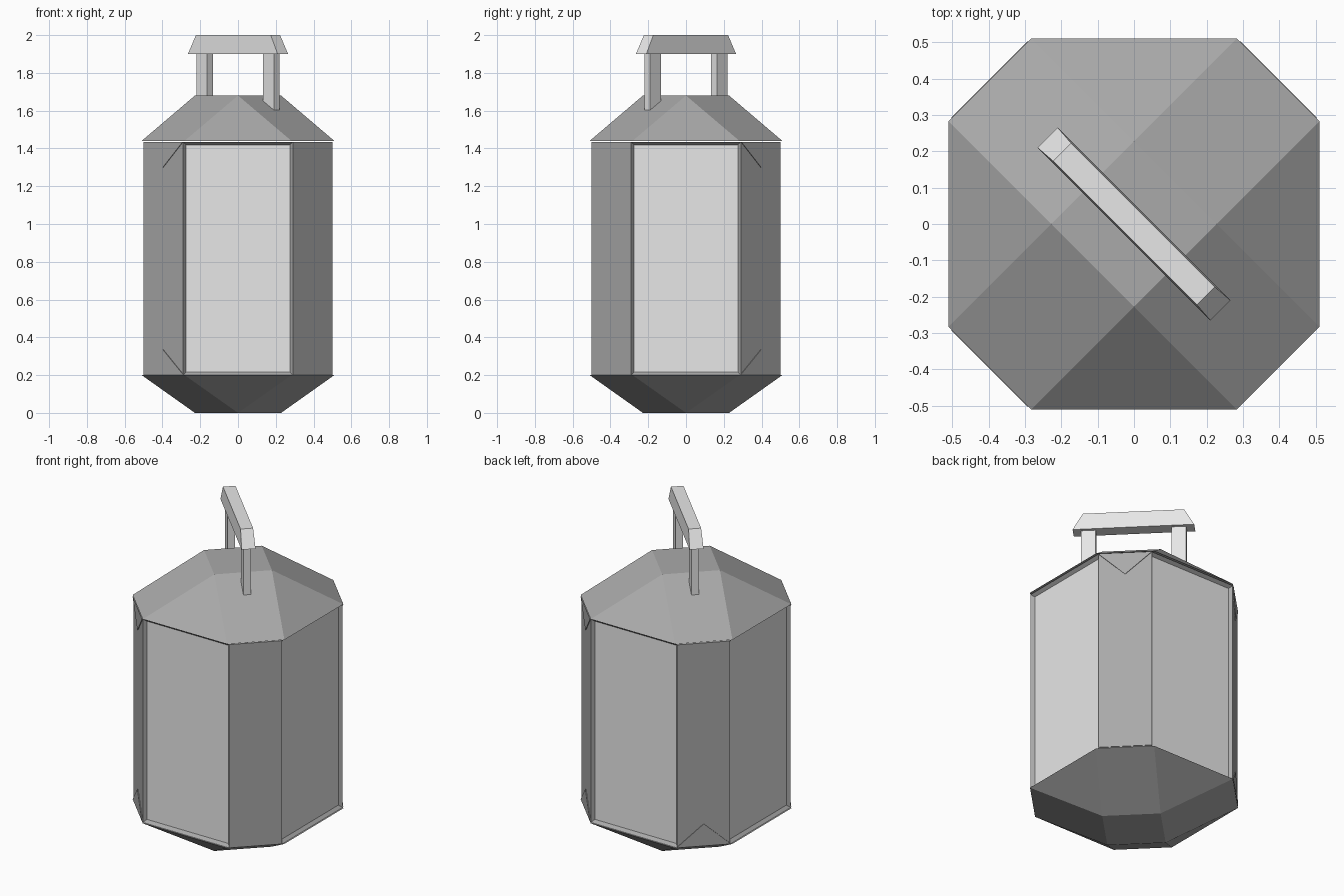
import bpy, bmesh, math
from mathutils import Matrix, Vector

cube = bpy.data.objects.get("Cube")
if cube:
    bpy.data.objects.remove(cube)


def material(name, value):
    mat = bpy.data.materials.new(name)
    mat.use_nodes = True
    color = (value, value, value, 1)
    mat.diffuse_color = color
    mat.node_tree.nodes["Principled BSDF"].inputs["Base Color"].default_value = color
    return mat


metal = material("grey metal", 0.4)
pale = material("pale grey", 0.8)


def finish(name, bm, *mats):
    bmesh.ops.recalc_face_normals(bm, faces=bm.faces)
    mesh = bpy.data.meshes.new(name)
    bm.to_mesh(mesh)
    bm.free()
    for mat in mats:
        mesh.materials.append(mat)
    obj = bpy.data.objects.new(name, mesh)
    bpy.context.collection.objects.link(obj)
    return obj


def hull(name, points, mat):
    """Flat-faced convex solid around a few points."""
    bm = bmesh.new()
    verts = [bm.verts.new(p) for p in points]
    bmesh.ops.convex_hull(bm, input=verts)
    bmesh.ops.dissolve_limit(bm, angle_limit=math.radians(1),
                             verts=bm.verts, edges=bm.edges)
    return finish(name, bm, mat)


def octagon(wide, narrow, z):
    quarter = [Vector((wide, -narrow, z)), Vector((wide, narrow, z))]
    return [Matrix.Rotation(math.radians(90 * i), 3, "Z") @ p
            for i in range(4) for p in quarter]


def diamond(r, z):
    return [(r, 0, z), (0, r, z), (-r, 0, z), (0, -r, z)]


# Faceted caps: octagonal rim tapering to a diamond
hull("roof", octagon(0.51, 0.283, 1.44) + diamond(0.228, 1.68), metal)
hull("base", octagon(0.51, 0.283, 0.2) + diamond(0.228, 0), metal)

# Octagonal body with four recessed panes
bm = bmesh.new()
floor = bm.faces.new([bm.verts.new(p) for p in octagon(0.5, 0.29, 0.2)])
walls = bmesh.ops.extrude_face_region(bm, geom=[floor])["geom"]
bmesh.ops.translate(bm, vec=(0, 0, 1.235),
                    verts=[v for v in walls if isinstance(v, bmesh.types.BMVert)])
bmesh.ops.recalc_face_normals(bm, faces=bm.faces)
panes = [f for f in bm.faces if max(abs(f.normal.x), abs(f.normal.y)) > 0.9]
bmesh.ops.inset_individual(bm, faces=panes, thickness=0.022, depth=-0.018)
for pane in panes:
    pane.material_index = 1
finish("lantern_body", bm, metal, pale)

# Thin triangular corner plates on three of the pillars
for sx, sy, side in ((-1, -1, "front_left"), (-1, 1, "back_left"), (1, 1, "back_right")):
    for rim, tip, level in ((1.435, 1.3, "top"), (0.205, 0.335, "bottom")):
        points = []
        for out in (-0.004, 0.003):
            points += [(sx * (x + out), sy * (y + out), z) for x, y, z in
                       ((0.5, 0.29, rim), (0.29, 0.5, rim), (0.395, 0.395, tip))]
        hull(f"{level}_corner_plate_{side}", points, metal)


# Handle laid along the diagonal
turn = Matrix.Rotation(math.radians(-45), 3, "Z")


def block(name, center, lower, upper, z0, z1):
    points = [turn @ Vector((center + sx * half[0], sy * half[1], z))
              for half, z in ((lower, z0), (upper, z1))
              for sx in (-1, 1) for sy in (-1, 1)]
    return hull(name, points, pale)


block("handle_grip", 0, (0.336, 0.039), (0.28, 0.035), 1.9, 2.0)
for side, name in ((-1, "handle_post_back"), (1, "handle_post_front")):
    block(name, side * 0.25, (0.04, 0.021), (0.04, 0.021), 1.57, 1.91)
